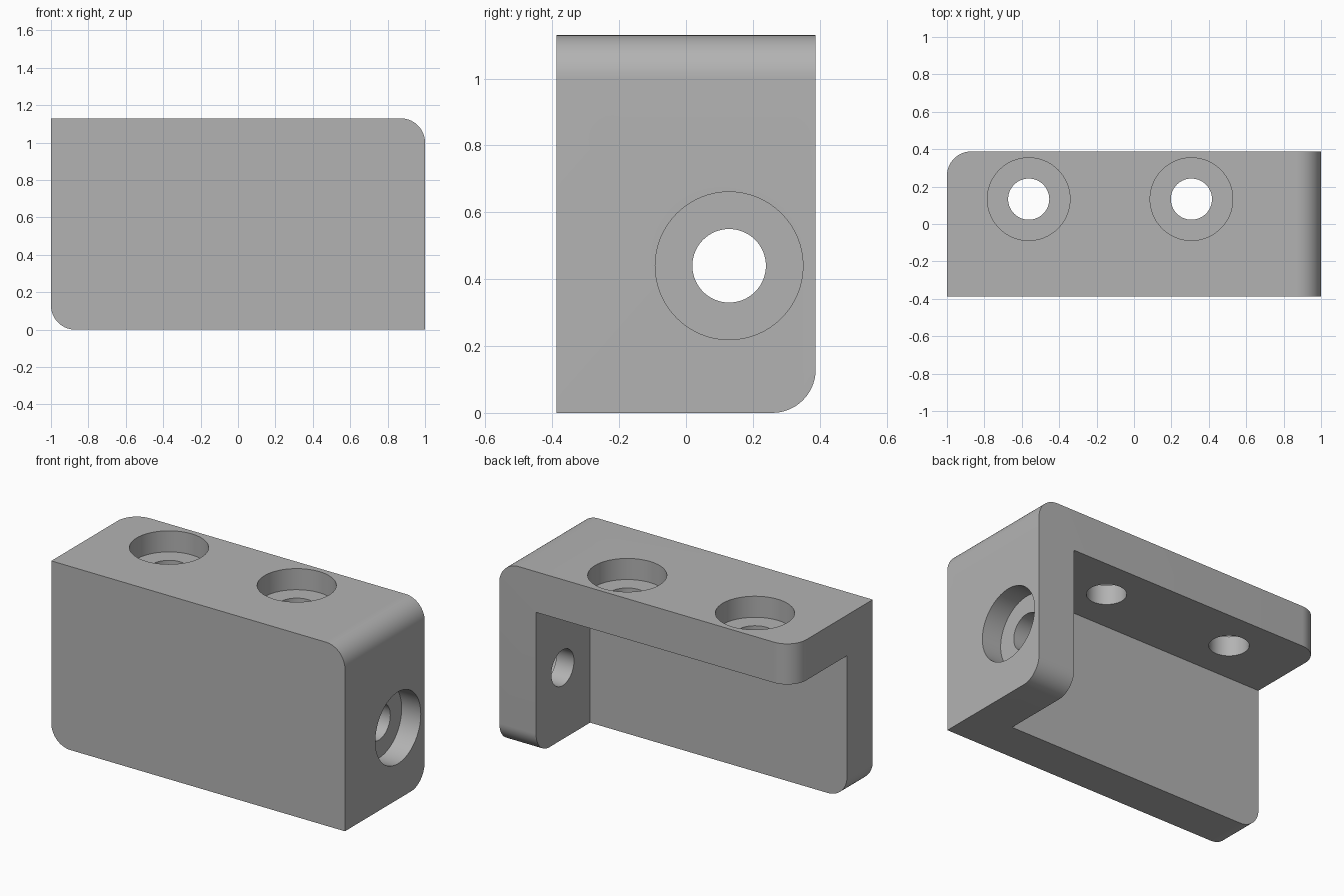
import bpy, bmesh
from mathutils import Matrix, Vector

if "Cube" in bpy.data.objects:
    bpy.data.objects.remove(bpy.data.objects["Cube"])

LENGTH, DEPTH, HEIGHT = 2.0, 0.776, 1.13
X, Y = LENGTH / 2, DEPTH / 2
WALL, FILLET = 0.25, 0.13
BORE_R, HOLE_R, BORE_DEPTH = 0.221, 0.11, 0.13

grey = bpy.data.materials.new("light grey")
grey.use_nodes = True
colour = (0.45, 0.45, 0.45, 1)
grey.diffuse_color = colour
grey.node_tree.nodes["Principled BSDF"].inputs["Base Color"].default_value = colour


def make_object(name, bm):
    mesh = bpy.data.meshes.new(name)
    bm.to_mesh(mesh)
    bm.free()
    mesh.materials.append(grey)
    obj = bpy.data.objects.new(name, mesh)
    bpy.context.collection.objects.link(obj)
    return obj


def box(name, low, high):
    low, high = Vector(low), Vector(high)
    bm = bmesh.new()
    matrix = Matrix.Translation((low + high) / 2) @ Matrix.Diagonal((*(high - low), 1))
    bmesh.ops.create_cube(bm, size=1, matrix=matrix)
    return make_object(name, bm)


def cylinder(name, centre, radius, length, axis):
    bm = bmesh.new()
    turn = Vector((0, 0, 1)).rotation_difference(Vector(axis)).to_matrix().to_4x4()
    bmesh.ops.create_cone(bm, cap_ends=True, segments=64, radius1=radius, radius2=radius,
                          depth=length, matrix=Matrix.Translation(centre) @ turn)
    return make_object(name, bm)


def cut(obj, cutter):
    """Subtract the cutter, keep the result and discard the cutter."""
    cutter.hide_render = True
    mod = obj.modifiers.new("cut", 'BOOLEAN')
    mod.operation, mod.solver, mod.object = 'DIFFERENCE', 'EXACT', cutter
    bpy.context.view_layer.update()
    result = obj.evaluated_get(bpy.context.evaluated_depsgraph_get())
    mesh = bpy.data.meshes.new_from_object(result)
    obj.modifiers.clear()
    obj.data = mesh
    bpy.data.objects.remove(cutter)


# Three walls meeting at one corner: a block with a pocket removed
bracket = box("corner_bracket", (-X, -Y, 0), (X, Y, HEIGHT))
cut(bracket, box("pocket", (-X - 1, -Y + WALL, -1), (X - WALL, Y + 1, HEIGHT - WALL)))

# Rounded outer edges, each found by the pair of planes it lies on
rounded = [((0, X), (2, HEIGHT)), ((0, -X), (2, 0)),
           ((0, -X), (1, Y)), ((1, Y), (2, 0))]
bm = bmesh.new()
bm.from_mesh(bracket.data)
edges = [e for e in bm.edges if any(
    all(abs(v.co[axis] - value) < 1e-4 for v in e.verts for axis, value in pair)
    for pair in rounded)]
bmesh.ops.bevel(bm, geom=edges, offset=FILLET, offset_type='OFFSET',
                segments=14, profile=0.5, affect='EDGES', clamp_overlap=False)
bm.to_mesh(bracket.data)
bm.free()

# Counterbored screw holes: two through the top wall, one through the side wall
holes = [((-0.563, 0.133, HEIGHT), (0, 0, 1)),
         ((0.307, 0.133, HEIGHT), (0, 0, 1)),
         ((X, 0.129, 0.44), (1, 0, 0))]
for centre, axis in holes:
    cut(bracket, cylinder("counterbore", centre, BORE_R, BORE_DEPTH * 2, axis))
    cut(bracket, cylinder("screw_hole", centre, HOLE_R, WALL * 3, axis))

bpy.context.view_layer.objects.active = bracket
bracket.select_set(True)
bpy.ops.object.shade_smooth_by_angle()
